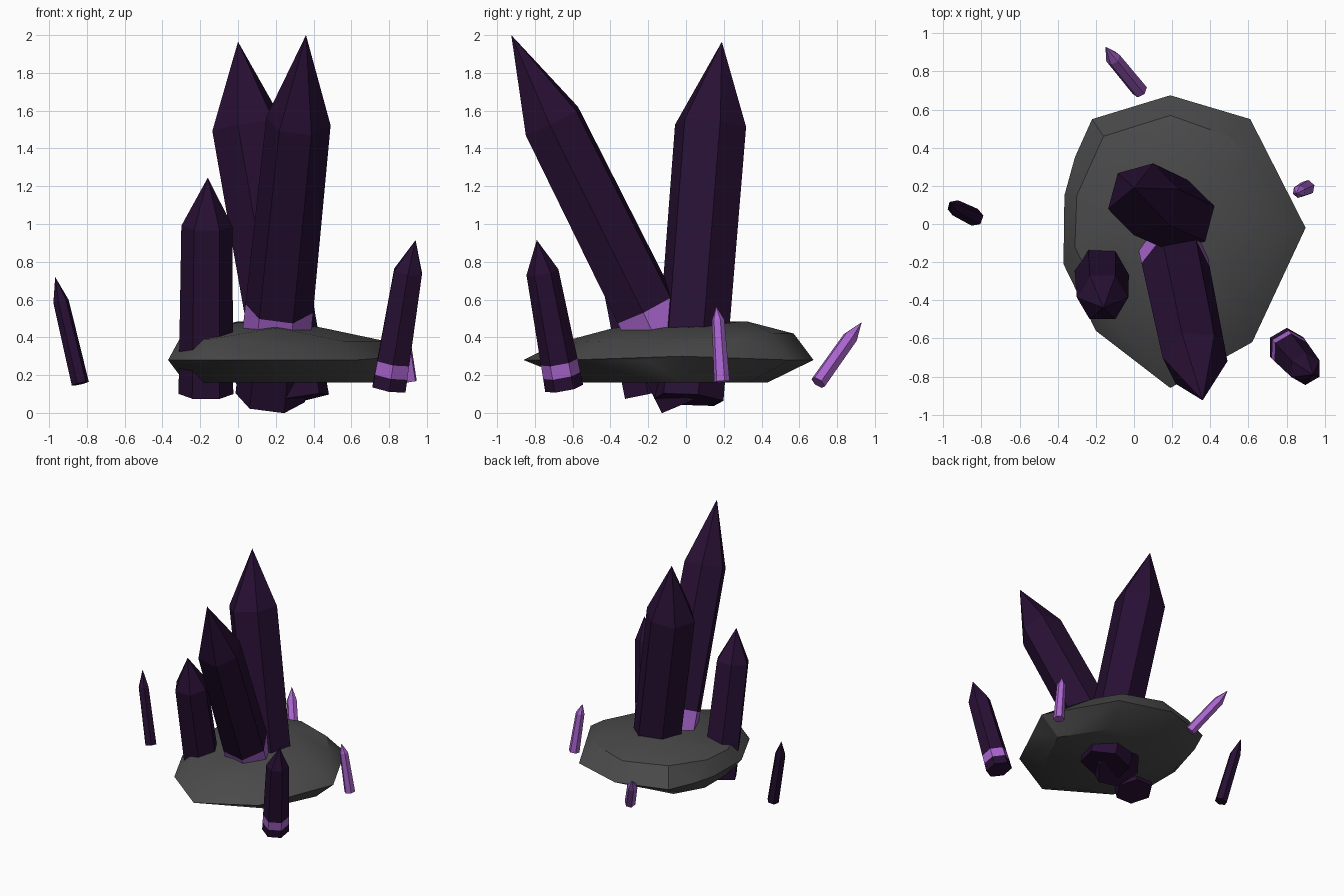
import bpy, bmesh, math
from mathutils import Vector

if "Cube" in bpy.data.objects:
    bpy.data.objects.remove(bpy.data.objects["Cube"])


def material(name, rgb):
    m = bpy.data.materials.new(name)
    m.diffuse_color = (*rgb, 1)
    m.use_nodes = True
    m.node_tree.nodes["Principled BSDF"].inputs["Base Color"].default_value = m.diffuse_color
    return m


DARK = material("dark_purple", (0.021, 0.005, 0.034))
LIGHT = material("light_purple", (0.40, 0.13, 0.62))
STONE = material("grey_stone", (0.07, 0.07, 0.07))


def add_object(name, bm, mats):
    bmesh.ops.recalc_face_normals(bm, faces=bm.faces)
    me = bpy.data.meshes.new(name)
    bm.to_mesh(me)
    bm.free()
    for m in mats:
        me.materials.append(m)
    ob = bpy.data.objects.new(name, me)
    bpy.context.collection.objects.link(ob)
    return ob


def crystal(name, base, shoulder, tip, r_base, r_top, turn=0, mats=(DARK,), band=None):
    """Six-sided shaft with a pointed end; band is a (start, end) share of the shaft."""
    base, shoulder = Vector(base), Vector(shoulder)
    rot = Vector((0, 0, 1)).rotation_difference(shoulder - base)
    bm = bmesh.new()
    levels = [0, *(band or ()), 1]
    rings = []
    for t in levels:
        c, r = base.lerp(shoulder, t), r_base + (r_top - r_base) * t
        angles = [math.radians(turn + 60 * k) for k in range(6)]
        rings.append([bm.verts.new(c + rot @ Vector((r * math.cos(a), r * math.sin(a), 0)))
                      for a in angles])
    bm.faces.new(rings[0])
    for i, (lo, hi) in enumerate(zip(rings, rings[1:])):
        for k in range(6):
            n = (k + 1) % 6
            f = bm.faces.new((lo[k], lo[n], hi[n], hi[k]))
            f.material_index = 1 if band and i == 1 else 0
    apex = bm.verts.new(tip)
    for k in range(6):
        bm.faces.new((rings[-1][k], rings[-1][(k + 1) % 6], apex))
    return add_object(name, bm, mats)


# Rock slab: hull of a rim, an upper ring and a lower ring
rim = [(-0.22, 0.55), (0.19, 0.675), (0.61, 0.55), (0.80, -0.22), (0.62, -0.62),
       (0.19, -0.86), (-0.20, -0.56), (-0.37, -0.21), (-0.365, 0.15), (-0.31, 0.35)]
upper = [(-0.16, 0.46, 0.43), (0.19, 0.57, 0.42), (0.50, 0.46, 0.42), (0.64, 0.30, 0.40),
         (0.78, -0.02, 0.38), (0.56, -0.45, 0.38), (0.19, -0.68, 0.37), (-0.15, -0.45, 0.39),
         (-0.31, -0.12, 0.39), (-0.30, 0.15, 0.40), (0.0, 0.25, 0.485), (0.25, 0.32, 0.485),
         (0.20, -0.38, 0.45), (0.45, 0.0, 0.45)]
lower = [(-0.15, 0.38), (0.19, 0.43), (0.52, 0.33), (0.74, -0.02), (0.55, -0.42),
         (0.19, -0.56), (-0.14, -0.42), (-0.28, -0.12), (-0.28, 0.15)]
bm = bmesh.new()
for p in [(x, y, 0.28) for x, y in rim] + upper + [(x, y, 0.16) for x, y in lower] + [(0.90, -0.02, 0.30)]:
    bm.verts.new(p)
hull = bmesh.ops.convex_hull(bm, input=bm.verts)
bmesh.ops.delete(bm, geom=[v for v in bm.verts if not v.link_faces], context='VERTS')
rock = add_object("rock_slab", bm, [STONE])
bpy.context.view_layer.objects.active = rock
rock.select_set(True)
bpy.ops.object.shade_smooth_by_angle(angle=math.radians(30))

# Large crystals growing through the slab
crystal("tall_back_crystal", (0.30, 0.015, 0.07), (0.05, 0.13, 1.52), (0.0, 0.19, 1.965),
        0.19, 0.195, 15)
crystal("leaning_front_crystal", (0.17, 0.02, 0.08), (0.32, -0.71, 1.545), (0.36, -0.925, 2.0),
        0.185, 0.172, -5, (DARK, LIGHT), (0.2, 0.323))
crystal("short_left_crystal", (-0.17, -0.20, 0.10), (-0.165, -0.385, 0.99), (-0.16, -0.44, 1.245),
        0.145, 0.135)

# Loose floating shards
crystal("banded_shard", (0.80, -0.645, 0.13), (0.90, -0.76, 0.745), (0.94, -0.79, 0.915),
        0.102, 0.086, 30, (DARK, LIGHT), (0.11, 0.225))
crystal("dark_shard", (-0.835, 0.035, 0.155), (-0.937, 0.085, 0.59), (-0.968, 0.115, 0.72),
        0.047, 0.042, 10)
crystal("back_light_shard", (0.03, 0.70, 0.16), (-0.11, 0.87, 0.40), (-0.15, 0.93, 0.48),
        0.042, 0.04, 20, (LIGHT,))
crystal("right_light_shard", (0.907, 0.19, 0.165), (0.865, 0.17, 0.49), (0.85, 0.16, 0.565),
        0.042, 0.034, 20, (LIGHT,))
